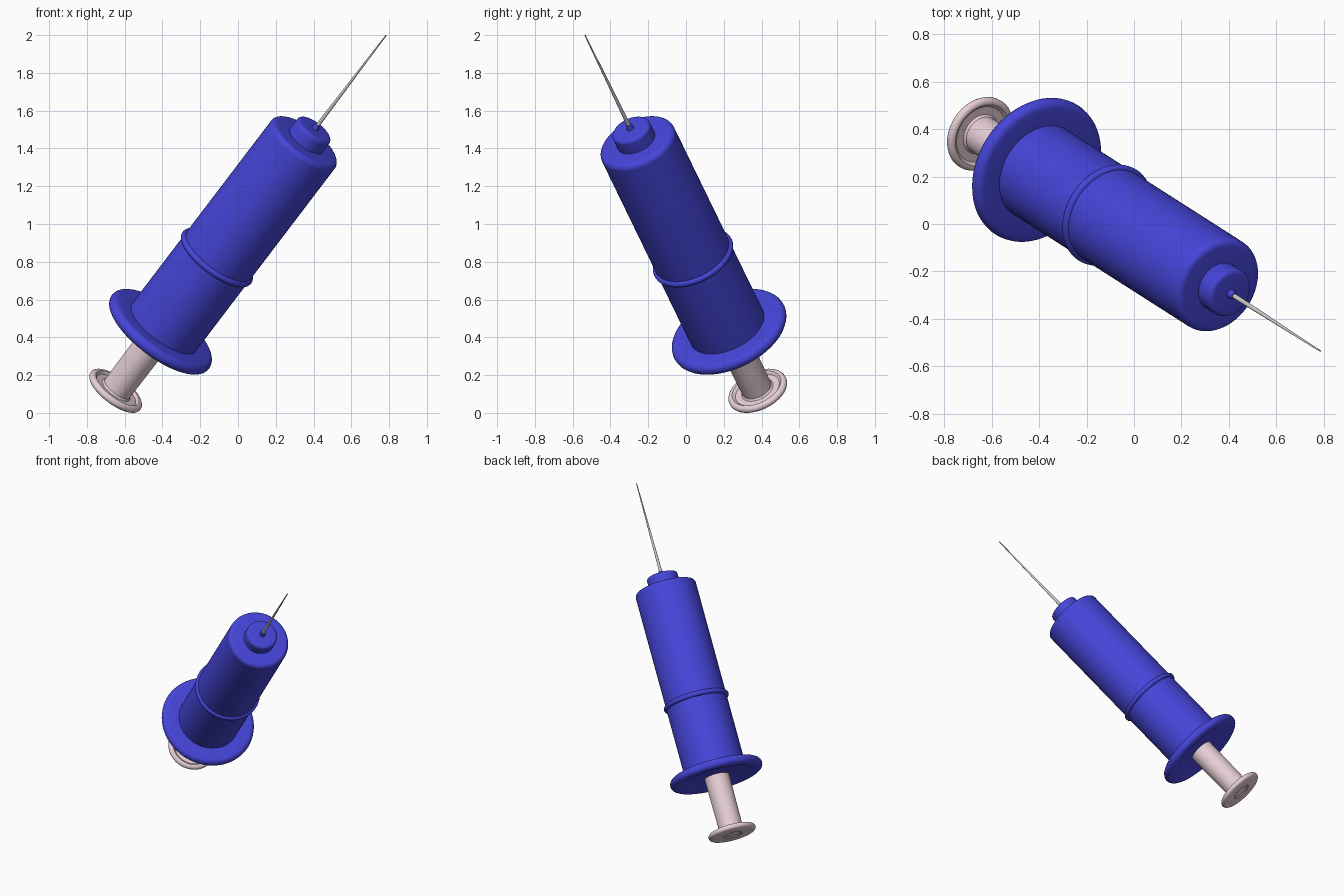
import bpy, bmesh
from math import cos, sin, radians, pi
from mathutils import Vector, Matrix

if "Cube" in bpy.data.objects:
    bpy.data.objects.remove(bpy.data.objects["Cube"])

# Tilted axis of the syringe, from the thumb disc to the needle tip
BASE = Vector((-0.648, 0.38, 0.117))
TIP = Vector((0.785, -0.535, 2.0))
AXIS = TIP - BASE
LENGTH = AXIS.length
FRAME = Matrix.Translation(BASE) @ AXIS.to_track_quat('Z', 'Y').to_matrix().to_4x4()


def material(name, color):
    m = bpy.data.materials.new(name)
    m.diffuse_color = (*color, 1)
    m.use_nodes = True
    m.node_tree.nodes["Principled BSDF"].inputs["Base Color"].default_value = m.diffuse_color
    return m


def arc(r, z, rad, a0, a1, steps=8):
    """Rounded corner in the (radius, height) plane."""
    return [(r + rad * cos(radians(a0 + (a1 - a0) * i / steps)),
             z + rad * sin(radians(a0 + (a1 - a0) * i / steps)))
            for i in range(steps + 1)]


def lathe(name, profile, mat=None, sides=64):
    """Revolve a (radius, height) profile round the syringe axis."""
    bm = bmesh.new()
    verts = [bm.verts.new((r, 0, z)) for r, z in profile]
    edges = [bm.edges.new(pair) for pair in zip(verts, verts[1:])]
    bmesh.ops.spin(bm, geom=verts + edges, cent=(0, 0, 0), axis=(0, 0, 1),
                   angle=2 * pi, steps=sides, use_duplicate=False)
    bmesh.ops.remove_doubles(bm, verts=bm.verts, dist=1e-5)
    bmesh.ops.recalc_face_normals(bm, faces=bm.faces)
    me = bpy.data.meshes.new(name)
    bm.to_mesh(me)
    bm.free()
    ob = bpy.data.objects.new(name, me)
    bpy.context.collection.objects.link(ob)
    ob.matrix_world = FRAME
    if mat:
        me.materials.append(mat)
    bpy.ops.object.select_all(action='DESELECT')
    ob.select_set(True)
    bpy.context.view_layer.objects.active = ob
    bpy.ops.object.shade_smooth_by_angle(angle=radians(35))
    return ob


blue = material("blue_plastic", (0.06, 0.06, 0.7))
pink = material("pale_pink_plastic", (0.8, 0.63, 0.68))

# Plunger: thumb disc with raised round rim, and shaft running into the barrel
lathe("plunger",
      [(0, -0.012), (0.055, -0.012), (0.065, -0.02)]
      + arc(0.145, 0, 0.02, -90, 110)
      + [(0.125, 0.006), (0.09, 0.006)]
      + [(0.082, 0.016), (0.086, 0.44), (0, 0.44)], pink)

# Finger flange with a rounded rim and a shallow dished back
lathe("finger_flange",
      [(0, 0.405), (0.22, 0.402), (0.265, 0.39)]
      + arc(0.29, 0.421, 0.033, -90, 90)
      + [(0.22, 0.452), (0, 0.452)], blue)

# Barrel with a softened front edge
lathe("barrel",
      [(0, 0.42), (0.211, 0.42)] + arc(0.181, 1.755, 0.03, 0, 90) + [(0, 1.785)], blue)

# Raised band round the barrel
lathe("barrel_band", arc(0.209, 0.95, 0.018, 0, 360, 16), blue)

# Nozzle and the small needle hub
lathe("nozzle",
      [(0, 1.77), (0.107, 1.77)] + arc(0.087, 1.85, 0.02, 0, 90)
      + [(0.02, 1.87), (0.014, 1.897), (0, 1.897)], blue)

# Tapering needle
lathe("needle", [(0, 1.87), (0.011, 1.87), (0.003, LENGTH), (0, LENGTH)], None, 24)
